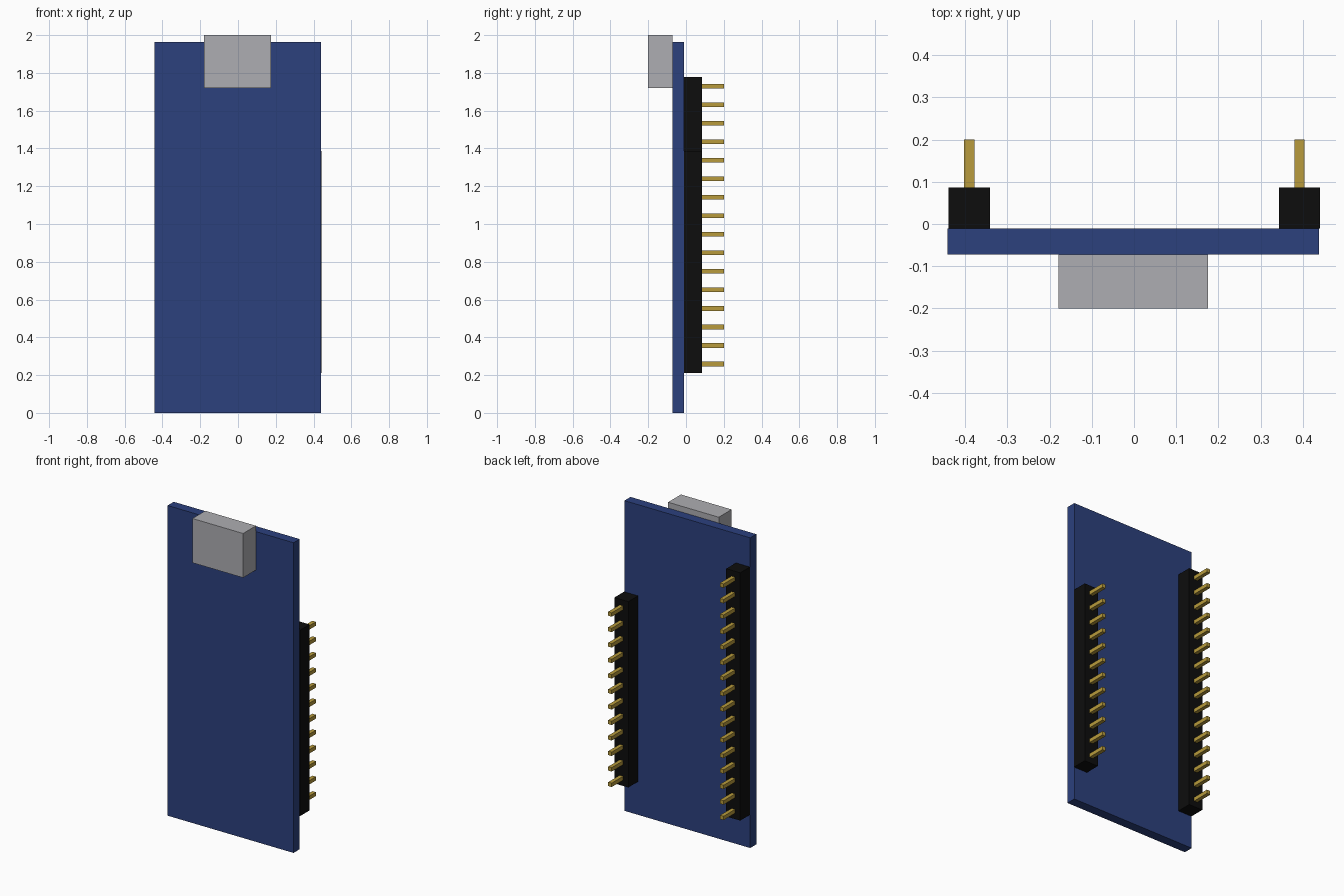
import bpy
import bmesh
from mathutils import Matrix, Vector

if "Cube" in bpy.data.objects:
    bpy.data.objects.remove(bpy.data.objects["Cube"], do_unlink=True)


def material(name, rgb):
    mat = bpy.data.materials.new(name)
    mat.use_nodes = True
    mat.diffuse_color = (*rgb, 1)
    mat.node_tree.nodes["Principled BSDF"].inputs["Base Color"].default_value = (*rgb, 1)
    return mat


def boxes(name, mat, bounds):
    """One object made of boxes, each given by its low and high corner."""
    bm = bmesh.new()
    for low, high in bounds:
        low, high = Vector(low), Vector(high)
        place = Matrix.Translation((low + high) / 2) @ Matrix.Diagonal((*(high - low), 1))
        bmesh.ops.create_cube(bm, size=1, matrix=place)
    mesh = bpy.data.meshes.new(name)
    bm.to_mesh(mesh)
    bm.free()
    mesh.materials.append(mat)
    obj = bpy.data.objects.new(name, mesh)
    bpy.context.collection.objects.link(obj)
    return obj


blue = material("board blue", (0.025, 0.052, 0.207))
grey = material("connector grey", (0.42, 0.42, 0.445))
black = material("header black", (0.004, 0.004, 0.004))
gold = material("pin gold", (0.48, 0.33, 0.045))

# Circuit board and the socket on its front face
BACK = -0.011
boxes("circuit_board", blue, [((-0.442, -0.072, 0), (0.439, BACK, 1.963))])
boxes("cable_socket", grey, [((-0.179, -0.2, 1.72), (0.176, -0.072, 2))])

# Pin headers on the back: a long one on the right, a short one on the left
PITCH = 0.098
BOTTOM = 0.21
HALF = PITCH / 2
PIN = 0.0123
HEADER_TOP = 0.086

for side, x, count in (("right", -0.391, 16), ("left", 0.3925, 12)):
    boxes(side + "_header", black,
          [((x - HALF, BACK, BOTTOM), (x + HALF, HEADER_TOP, BOTTOM + count * PITCH))])
    heights = [BOTTOM + (i + 0.5) * PITCH for i in range(count)]
    boxes(side + "_pins", gold,
          [((x - PIN, HEADER_TOP, z - PIN), (x + PIN, 0.2, z + PIN)) for z in heights])
